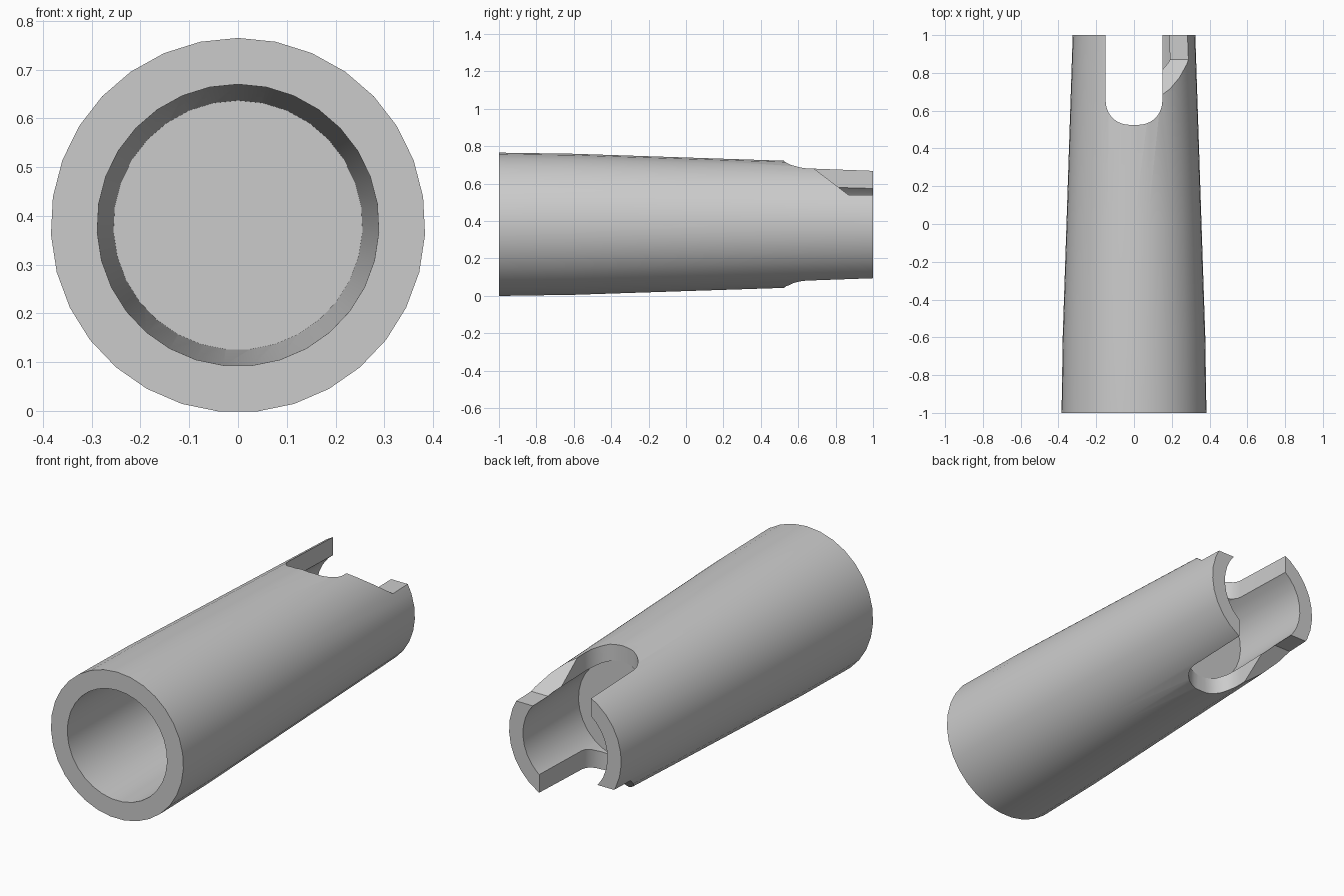
import bpy, bmesh, math
from mathutils import Matrix

cube = bpy.data.objects.get("Cube")
if cube:
    bpy.data.objects.remove(cube, do_unlink=True)

SIDES = 31
AXIS_Z = 0.381

grey = bpy.data.materials.new("plain_grey")
grey.use_nodes = True
grey.diffuse_color = (0.6, 0.6, 0.6, 1)
grey.node_tree.nodes["Principled BSDF"].inputs["Base Color"].default_value = (0.6, 0.6, 0.6, 1)


def make_object(name, bm):
    bmesh.ops.recalc_face_normals(bm, faces=bm.faces[:])
    mesh = bpy.data.meshes.new(name)
    bm.to_mesh(mesh)
    bm.free()
    mesh.materials.append(grey)
    obj = bpy.data.objects.new(name, mesh)
    bpy.context.collection.objects.link(obj)
    return obj


def ring(bm, y, r):
    steps = [math.tau * i / SIDES for i in range(SIDES)]
    return [bm.verts.new((r * math.sin(a), y, r * math.cos(a))) for a in steps]


def bridge(bm, a, b):
    for i in range(SIDES):
        j = (i + 1) % SIDES
        bm.faces.new((a[i], a[j], b[j], b[i]))


def prism(name, points, direction):
    """Closed outline pushed along a direction."""
    bm = bmesh.new()
    face = bm.faces.new([bm.verts.new(p) for p in points])
    out = bmesh.ops.extrude_face_region(bm, geom=[face])["geom"]
    moved = [g for g in out if isinstance(g, bmesh.types.BMVert)]
    bmesh.ops.translate(bm, verts=moved, vec=direction)
    obj = make_object(name, bm)
    obj.hide_render = True
    return obj


# Tapered tube: outside going back, inside coming forward
profile = [(-1, 0.384), (-0.6, 0.378), (0, 0.358), (1, 0.325), (1, 0.245), (-1, 0.289)]
bm = bmesh.new()
rings = [ring(bm, y, r) for y, r in profile]
for i, loop in enumerate(rings):
    bridge(bm, loop, rings[(i + 1) % len(rings)])
tube = make_object("tapered_tube", bm)

# Round-cornered slot through the back end
half, end, corner = 0.15, 0.525, 0.125
arc = [math.radians(a) for a in range(0, 91, 10)]
side = [(half - corner + corner * math.cos(a), end + corner - corner * math.sin(a)) for a in arc]
outline = [(half, 1.2)] + side
outline += [(-x, y) for x, y in reversed(outline)]
cutters = [prism("slot_cutter", [(x, y, -0.6) for x, y in outline], (0, 0, 1.2))]

# Ramped notch on one prong, repeated half a turn round the axis on the other
notch = [(1.2, 0.157), (0.87, 0.157), (0.482, 0.453), (1.2, 0.453)]
for i in range(2):
    cutter = prism("notch_cutter", [(0.1, y, z) for y, z in notch], (0.5, 0, 0))
    cutter.data.transform(Matrix.Rotation(math.pi * i, 4, "Y"))
    cutters.append(cutter)

for cutter in cutters:
    mod = tube.modifiers.new("cut", "BOOLEAN")
    mod.operation = "DIFFERENCE"
    mod.solver = "EXACT"
    mod.object = cutter
bpy.context.view_layer.update()
cut_mesh = bpy.data.meshes.new_from_object(tube.evaluated_get(bpy.context.evaluated_depsgraph_get()))
tube.modifiers.clear()
tube.data = cut_mesh
for cutter in cutters:
    bpy.data.objects.remove(cutter, do_unlink=True)

# Thin wall closing the bore at the slot's end
bm = bmesh.new()
front, back = ring(bm, 0.515, 0.258), ring(bm, end, 0.258)
bridge(bm, front, back)
bm.faces.new(front)
bm.faces.new(back)
wall = make_object("inner_wall", bm)

for obj in (tube, wall):
    obj.location.z = AXIS_Z
    obj.select_set(True)
bpy.context.view_layer.objects.active = tube
bpy.ops.object.shade_smooth_by_angle(angle=math.radians(30))
